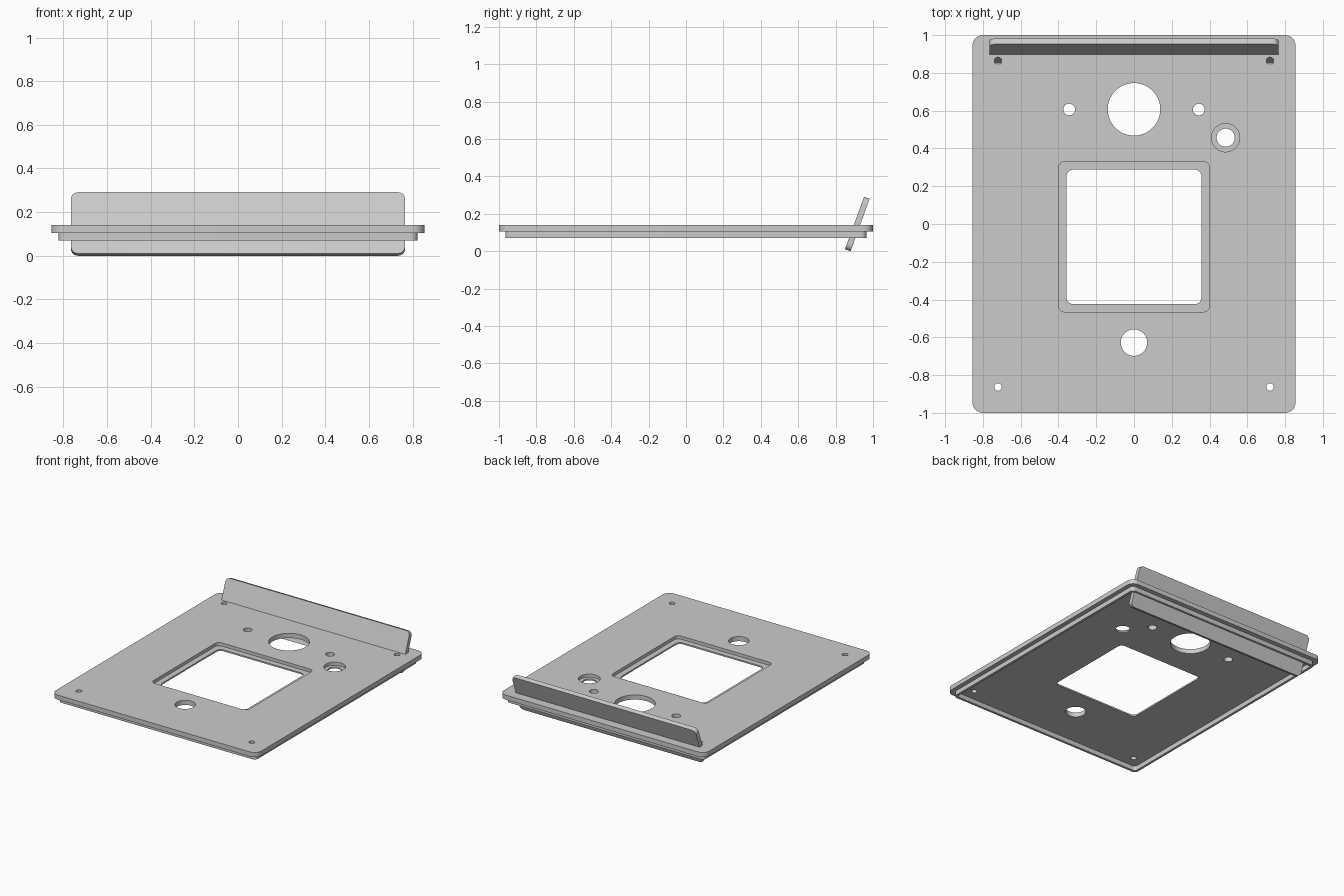
import bpy, bmesh
from math import sin, cos, pi, radians

if "Cube" in bpy.data.objects:
    bpy.data.objects.remove(bpy.data.objects["Cube"])

grey = bpy.data.materials.new("plain_grey")
grey.use_nodes = True
colour = (0.6, 0.6, 0.6, 1)
grey.diffuse_color = colour
grey.node_tree.nodes["Principled BSDF"].inputs["Base Color"].default_value = colour


def circle(x, y, r, n=48):
    return [(x + r * cos(2 * pi * i / n), y + r * sin(2 * pi * i / n)) for i in range(n)]


def rounded_rect(x0, x1, y0, y1, r, n=8):
    corners = [(x1 - r, y1 - r), (x0 + r, y1 - r), (x0 + r, y0 + r), (x1 - r, y0 + r)]
    return [(cx + r * cos(pi / 2 * (k + i / n)), cy + r * sin(pi / 2 * (k + i / n)))
            for k, (cx, cy) in enumerate(corners) for i in range(n + 1)]


def sheet(name, loops, bottom, top, y=0, tilt=0):
    """Extrude an outline with any number of holes into a flat sheet."""
    curve = bpy.data.curves.new(name + "_outline", 'CURVE')
    curve.dimensions = '2D'
    curve.fill_mode = 'BOTH'
    curve.extrude = (top - bottom) / 2
    for loop in loops:
        spline = curve.splines.new('POLY')
        spline.points.add(len(loop) - 1)
        for point, (px, py) in zip(spline.points, loop):
            point.co = (px, py, 0, 1)
        spline.use_cyclic_u = True
    helper = bpy.data.objects.new(name + "_helper", curve)
    bpy.context.collection.objects.link(helper)
    evaluated = helper.evaluated_get(bpy.context.evaluated_depsgraph_get())
    mesh = bpy.data.meshes.new_from_object(evaluated)
    bpy.data.objects.remove(helper)
    bpy.data.curves.remove(curve)

    # Weld the caps to the walls
    bm = bmesh.new()
    bm.from_mesh(mesh)
    bmesh.ops.remove_doubles(bm, verts=bm.verts, dist=0.0002)
    bmesh.ops.recalc_face_normals(bm, faces=bm.faces)
    bm.to_mesh(mesh)
    bm.free()

    mesh.name = name
    mesh.materials.clear()
    mesh.materials.append(grey)
    obj = bpy.data.objects.new(name, mesh)
    obj.location = (0, y, (bottom + top) / 2)
    obj.rotation_euler.x = tilt
    bpy.context.collection.objects.link(obj)
    bpy.ops.object.select_all(action='DESELECT')
    obj.select_set(True)
    bpy.context.view_layer.objects.active = obj
    bpy.ops.object.shade_smooth_by_angle(angle=radians(30))


UNDERSIDE, LEDGE, TOP = 0.105, 0.116, 0.14

# Holes that pass straight through the plate
through = [circle(0, 0.607, 0.139, 64), circle(0, -0.628, 0.07)]
for side in (-1, 1):
    through.append(circle(side * 0.343, 0.606, 0.031, 32))
    through += [circle(side * 0.72, y, 0.02, 24) for y in (-0.863, 0.863)]

plate_edge = rounded_rect(-0.855, 0.855, -1, 1, 0.055)

# Upper layer of the plate, with the wide part of the stepped openings
sheet("plate_top",
      [plate_edge, rounded_rect(-0.4, 0.4, -0.466, 0.331, 0.035),
       circle(0.485, 0.457, 0.075)] + through,
      LEDGE, TOP)

# Thin lower layer, leaving a lip in the stepped openings
sheet("plate_lip",
      [plate_edge, rounded_rect(-0.357, 0.357, -0.424, 0.288, 0.035),
       circle(0.485, 0.457, 0.048)] + through,
      UNDERSIDE, LEDGE)

# Narrow skirt hanging under the plate, hollow inside
sheet("skirt",
      [rounded_rect(-0.822, 0.822, -0.965, 0.965, 0.03),
       rounded_rect(-0.804, 0.804, -0.947, 0.947, 0.02)],
      0.07, UNDERSIDE)

# Panel leaning back through the rear of the plate
sheet("tilted_panel",
      [rounded_rect(-0.765, 0.765, -0.149, 0.149, 0.032)],
      0.1295, 0.1615, 0.916, radians(70))
